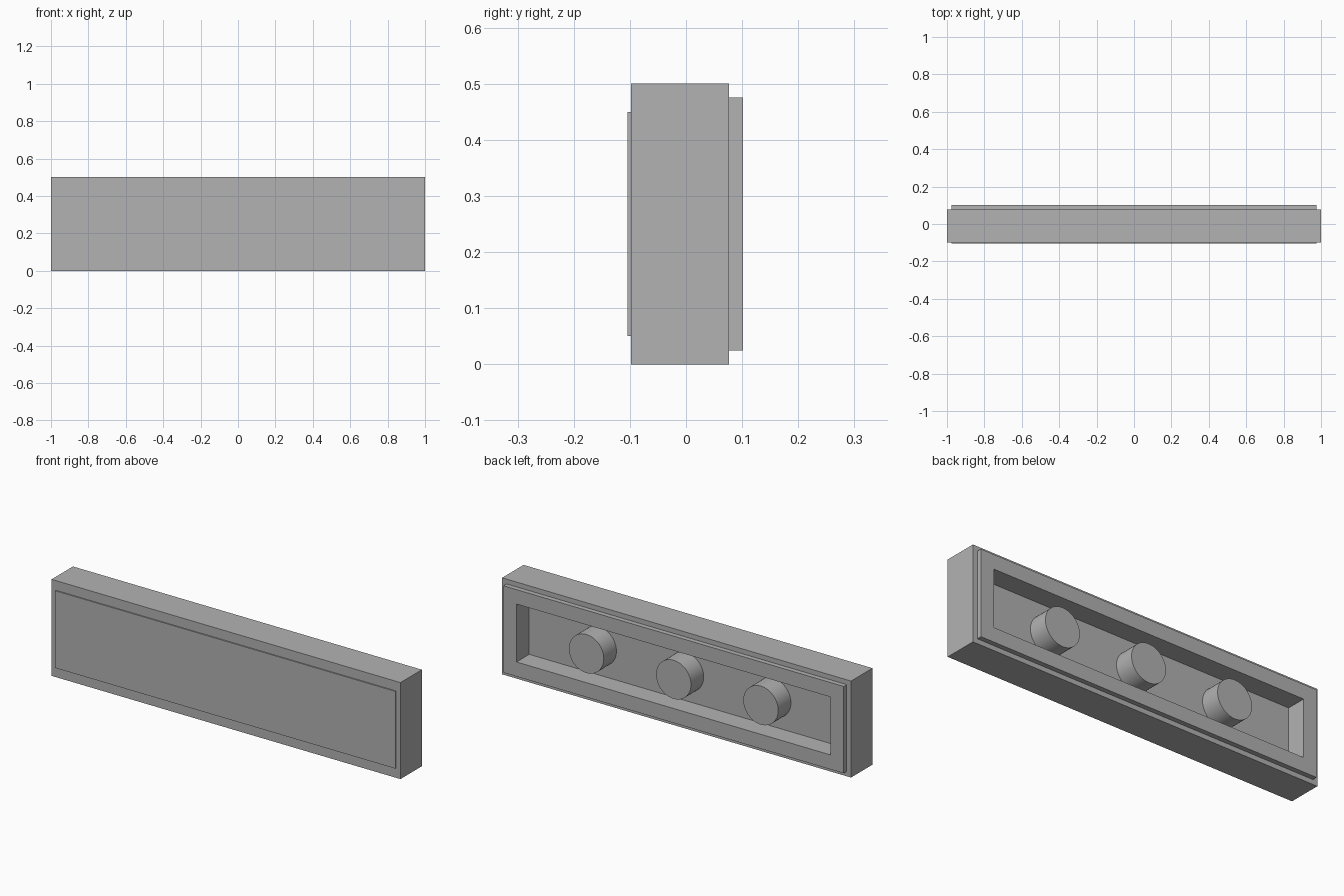
import bpy
import bmesh
from math import radians

old = bpy.data.objects.get("Cube")
if old:
    bpy.data.objects.remove(old, do_unlink=True)

GREY = (0.448, 0.448, 0.448, 1)
grey = bpy.data.materials.new("plain grey")
grey.use_nodes = True
grey.diffuse_color = GREY
grey.node_tree.nodes["Principled BSDF"].inputs["Base Color"].default_value = GREY

MID_Z = 0.25
FRONT, STEP, BACK, FLOOR = -0.098, 0.077, 0.102, -0.002


def stepped_block(name, rings):
    """Join rectangles (half width, half height, y) into a closed solid."""
    bm = bmesh.new()
    loops = []
    for hx, hz, y in rings:
        corners = ((-hx, -hz), (hx, -hz), (hx, hz), (-hx, hz))
        loops.append([bm.verts.new((x, y, MID_Z + z)) for x, z in corners])
    for a, b in zip(loops, loops[1:]):
        for i in range(4):
            j = (i + 1) % 4
            bm.faces.new((a[i], a[j], b[j], b[i]))
    bm.faces.new(loops[0])
    bm.faces.new(loops[-1])
    bmesh.ops.recalc_face_normals(bm, faces=bm.faces)
    mesh = bpy.data.meshes.new(name)
    bm.to_mesh(mesh)
    bm.free()
    obj = bpy.data.objects.new(name, mesh)
    bpy.context.collection.objects.link(obj)
    mesh.materials.append(grey)
    return obj


# Main slab with a raised rear lip and a hollow inside it
stepped_block("body", [
    (1.0, 0.25, FRONT),
    (1.0, 0.25, STEP),
    (0.975, 0.225, STEP),
    (0.975, 0.225, BACK),
    (0.9, 0.15, BACK),
    (0.9, 0.15, FLOOR),
])

# Thin raised plate on the front
stepped_block("front_panel", [
    (0.975, 0.2, -0.104),
    (0.975, 0.2, FRONT + 0.002),
])

# Three round pegs standing on the hollow's floor, flush with the lip
for side, x in (("right", -0.5), ("middle", 0), ("left", 0.5)):
    bpy.ops.mesh.primitive_cylinder_add(
        vertices=48, radius=0.1, depth=BACK - FLOOR + 0.004,
        location=(x, (BACK + FLOOR - 0.004) / 2, MID_Z),
        rotation=(radians(90), 0, 0))
    peg = bpy.context.object
    peg.name = side + "_peg"
    peg.data.materials.append(grey)
    bpy.ops.object.shade_smooth_by_angle(angle=radians(30))
